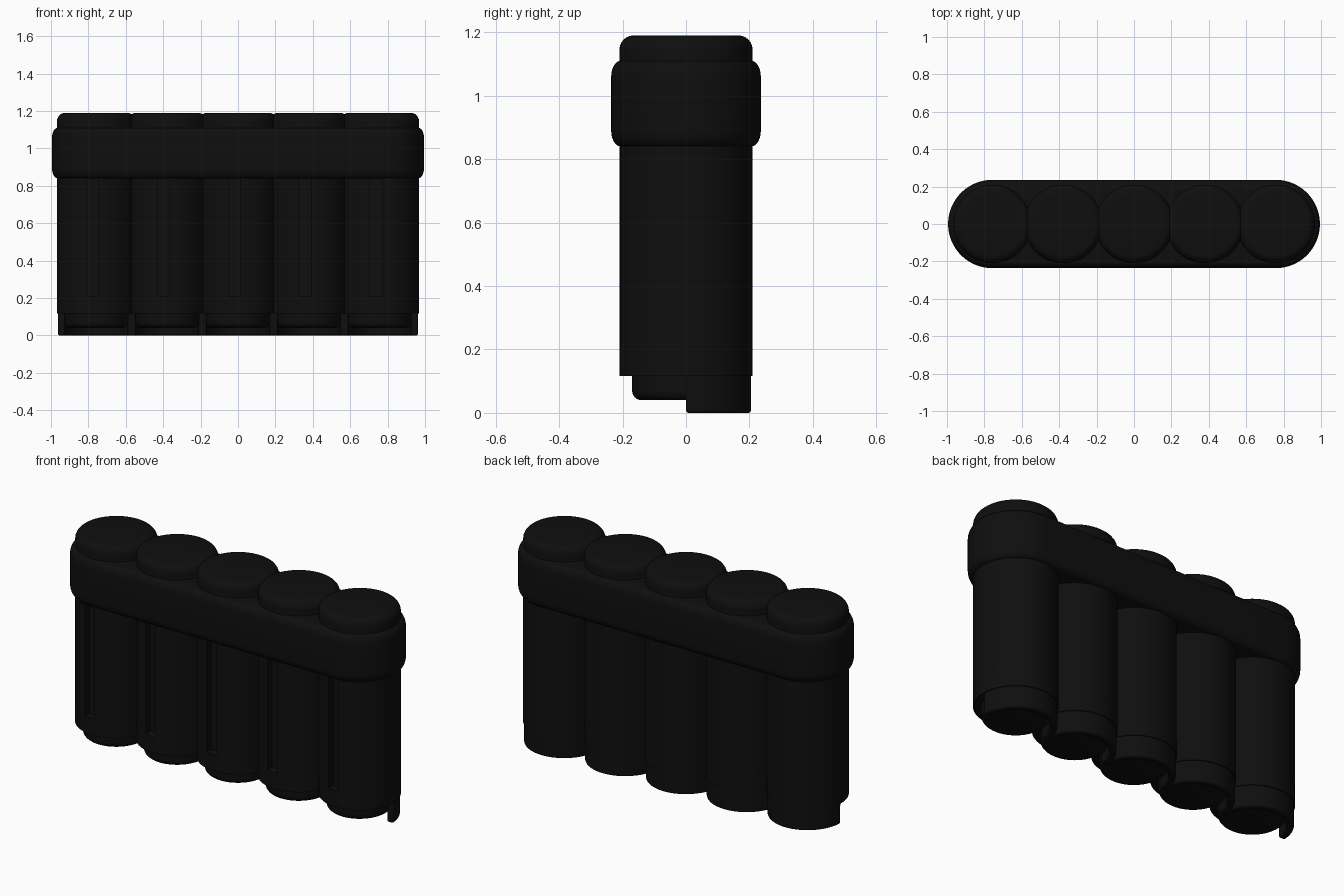
import bpy
import bmesh
import math

if "Cube" in bpy.data.objects:
    bpy.data.objects.remove(bpy.data.objects["Cube"])

PITCH, R = 0.379, 0.21
CENTRES = [PITCH * i for i in range(-2, 3)]

black = bpy.data.materials.new("matte black")
black.use_nodes = True
colour = (0.0045, 0.0045, 0.0045, 1)
black.diffuse_color = colour
black.node_tree.nodes["Principled BSDF"].inputs["Base Color"].default_value = colour


def arc(r, start, end, n, cx=0.0):
    """Points on an arc, angles in radians."""
    return [(cx + r * math.cos(a), r * math.sin(a))
            for a in (start + (end - start) * i / n for i in range(n + 1))]


def stadium(half, r):
    """Rounded outline; half = 0 gives a circle."""
    q = math.pi / 2
    if half == 0:
        return arc(r, 0, 4 * q, 64)[:-1]
    return arc(r, -q, q, 32, half) + arc(r, q, 3 * q, 32, -half)


def loft(name, rings, x=0.0):
    """Skin a stack of (outline, z) rings and cap both ends."""
    bm = bmesh.new()
    loops = [[bm.verts.new((px, py, z)) for px, py in pts] for pts, z in rings]
    n = len(loops[0])
    for low, high in zip(loops, loops[1:]):
        for i in range(n):
            j = (i + 1) % n
            bm.faces.new((low[i], low[j], high[j], high[i]))
    bm.faces.new(loops[0][::-1])
    bm.faces.new(loops[-1])
    bmesh.ops.recalc_face_normals(bm, faces=bm.faces[:])
    mesh = bpy.data.meshes.new(name)
    bm.to_mesh(mesh)
    bm.free()
    obj = bpy.data.objects.new(name, mesh)
    bpy.context.collection.objects.link(obj)
    obj.location.x = x
    mesh.materials.append(black)
    bpy.ops.object.select_all(action='DESELECT')
    obj.select_set(True)
    bpy.context.view_layer.objects.active = obj
    bpy.ops.object.shade_smooth_by_angle(angle=math.radians(35))
    return obj


def rounded(half, r, z0, z1, low=None, high=None, steps=6):
    """Rings for an upright block; low and high are (inset, height) edge rounds."""
    rings = []
    for z, edge, up in ((z0, low, 1), (z1, high, -1)):
        if not edge:
            rings.append((stadium(half, r), z))
            continue
        part = []
        for i in range(steps + 1):
            t = math.pi / 2 * i / steps
            part.append((stadium(half, r - edge[0] * (1 - math.sin(t))),
                         z + up * edge[1] * (1 - math.cos(t))))
        rings += part if up > 0 else part[::-1]
    return rings


# Long rounded band holding the tubes together
loft("band", rounded(2 * PITCH, 0.236, 0.84, 1.11, (0.03, 0.05), (0.03, 0.05)))

# Tube cross-section with a narrow slot on the front
slot_left, slot_right, slot_floor = -0.052, 0.012, -0.165
a0 = math.acos(slot_right / R)
a1 = math.acos(slot_left / R)
slotted = arc(R, -a0, 2 * math.pi - a1, 64)
slotted += [(slot_left, slot_floor), (slot_right, slot_floor)]

# Half ring for the rear skirt
skirt = arc(0.205, 0, math.pi, 32) + arc(0.168, math.pi, 0, 32)

for i, x in enumerate(CENTRES, 1):
    loft(f"cap_{i}", rounded(0, R, 1.0, 1.19, None, (0.045, 0.045)), x)
    loft(f"tube_{i}", [(slotted, 0.21), (slotted, 0.9)], x)
    loft(f"tube_base_{i}", rounded(0, R, 0.117, 0.21), x)
    loft(f"plug_{i}", rounded(0, 0.17, 0.04, 0.15, (0.03, 0.03)), x)
    rear = loft(f"rear_skirt_{i}", [(skirt, 0.0), (skirt, 0.13)], x)
    bevel = rear.modifiers.new("soft edges", 'BEVEL')
    bevel.width, bevel.segments = 0.008, 2
    bevel.limit_method = 'ANGLE'
